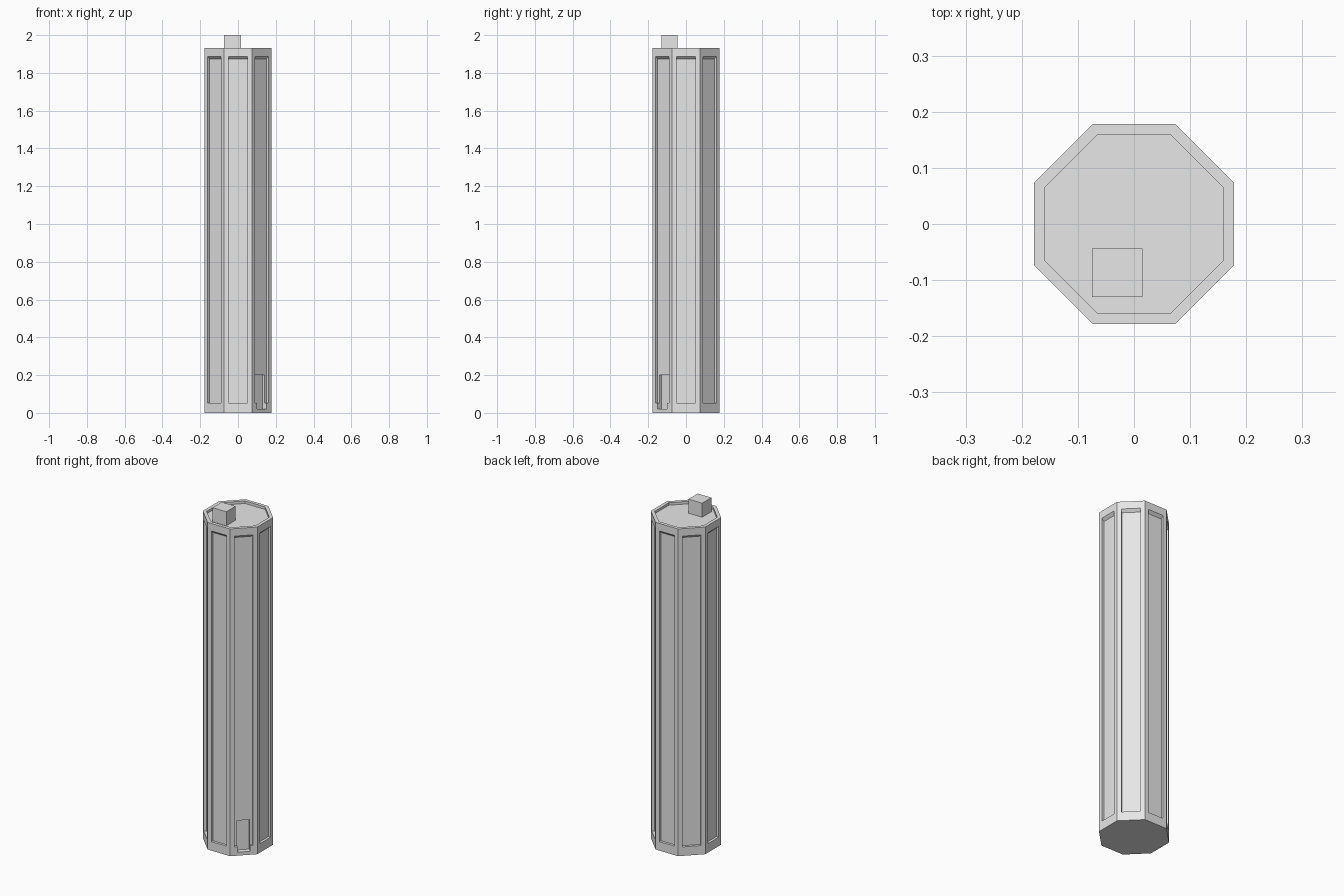
import bpy, bmesh, math
from mathutils import Matrix, Vector

if "Cube" in bpy.data.objects:
    bpy.data.objects.remove(bpy.data.objects["Cube"])

APOTHEM, HEIGHT = 0.178, 1.932
RIM, ROOF_DEPTH = 0.0195, 0.015
PANEL_W, PANEL_BOTTOM, PANEL_TOP = 0.05, 0.053, 1.888
DEPTH, TOP_SLOPE = 0.015, 0.015

concrete = bpy.data.materials.new("plain grey")
concrete.diffuse_color = (0.8, 0.8, 0.8, 1)
concrete.use_nodes = True
concrete.node_tree.nodes["Principled BSDF"].inputs["Base Color"].default_value = concrete.diffuse_color


def make_object(name, bm):
    bmesh.ops.remove_doubles(bm, verts=bm.verts, dist=1e-5)
    bmesh.ops.recalc_face_normals(bm, faces=bm.faces)
    mesh = bpy.data.meshes.new(name)
    bm.to_mesh(mesh)
    bm.free()
    mesh.materials.append(concrete)
    obj = bpy.data.objects.new(name, mesh)
    bpy.context.collection.objects.link(obj)
    return obj


def make_box(name, size, matrix):
    bm = bmesh.new()
    bmesh.ops.create_cube(bm, size=1, matrix=matrix @ Matrix.Diagonal((*size, 1)))
    return make_object(name, bm)


def octagon(bm, apothem, z):
    r = apothem / math.cos(math.pi / 8)
    return [bm.verts.new((r * math.cos((i + 0.5) * math.pi / 4),
                          r * math.sin((i + 0.5) * math.pi / 4), z)) for i in range(8)]


def bridge(bm, a, b):
    for i in range(len(a)):
        j = (i + 1) % len(a)
        bm.faces.new((a[i], a[j], b[j], b[i]))


# Tower: eight walls with sunken panels, closed base, sunken roof inside a rim
bm = bmesh.new()
base, top = octagon(bm, APOTHEM, 0), octagon(bm, APOTHEM, HEIGHT)
rim = octagon(bm, APOTHEM - RIM, HEIGHT)
roof = octagon(bm, APOTHEM - RIM, HEIGHT - ROOF_DEPTH)
bm.faces.new(base)
bm.faces.new(roof)
bridge(bm, top, rim)
bridge(bm, rim, roof)

for i in range(8):
    j = (i + 1) % 8
    angle = (i + 1) * math.pi / 4
    normal = Vector((math.cos(angle), math.sin(angle), 0))
    side = Vector((-math.sin(angle), math.cos(angle), 0))

    def ring(dist, z0, z1):
        return [bm.verts.new(normal * dist + side * s * PANEL_W + Vector((0, 0, z)))
                for s, z in ((-1, z0), (1, z0), (1, z1), (-1, z1))]

    outer = ring(APOTHEM, PANEL_BOTTOM, PANEL_TOP)
    inner = ring(APOTHEM - DEPTH, PANEL_BOTTOM, PANEL_TOP - TOP_SLOPE)
    bridge(bm, [base[i], base[j], top[j], top[i]], outer)
    bridge(bm, outer, inner)
    bm.faces.new(inner)
tower = make_object("tower", bm)

# Doorway recess cut into the front right wall
turn = Matrix.Rotation(-math.pi / 4, 4, 'Z')
cutter = make_box("doorway_cutter", (0.1, 0.07, 0.18),
                  turn @ Matrix.Translation((APOTHEM - 2 * DEPTH + 0.05, 0, 0.11)))
cutter.hide_render = True
cutter.hide_viewport = True
cut = tower.modifiers.new("doorway", 'BOOLEAN')
cut.operation = 'DIFFERENCE'
cut.solver = 'EXACT'
cut.object = cutter

# Small hut standing on the roof
floor = HEIGHT - ROOF_DEPTH
make_box("roof_hut", (0.09, 0.086, 2 - floor),
         Matrix.Translation((-0.03, -0.087, (2 + floor) / 2)))
